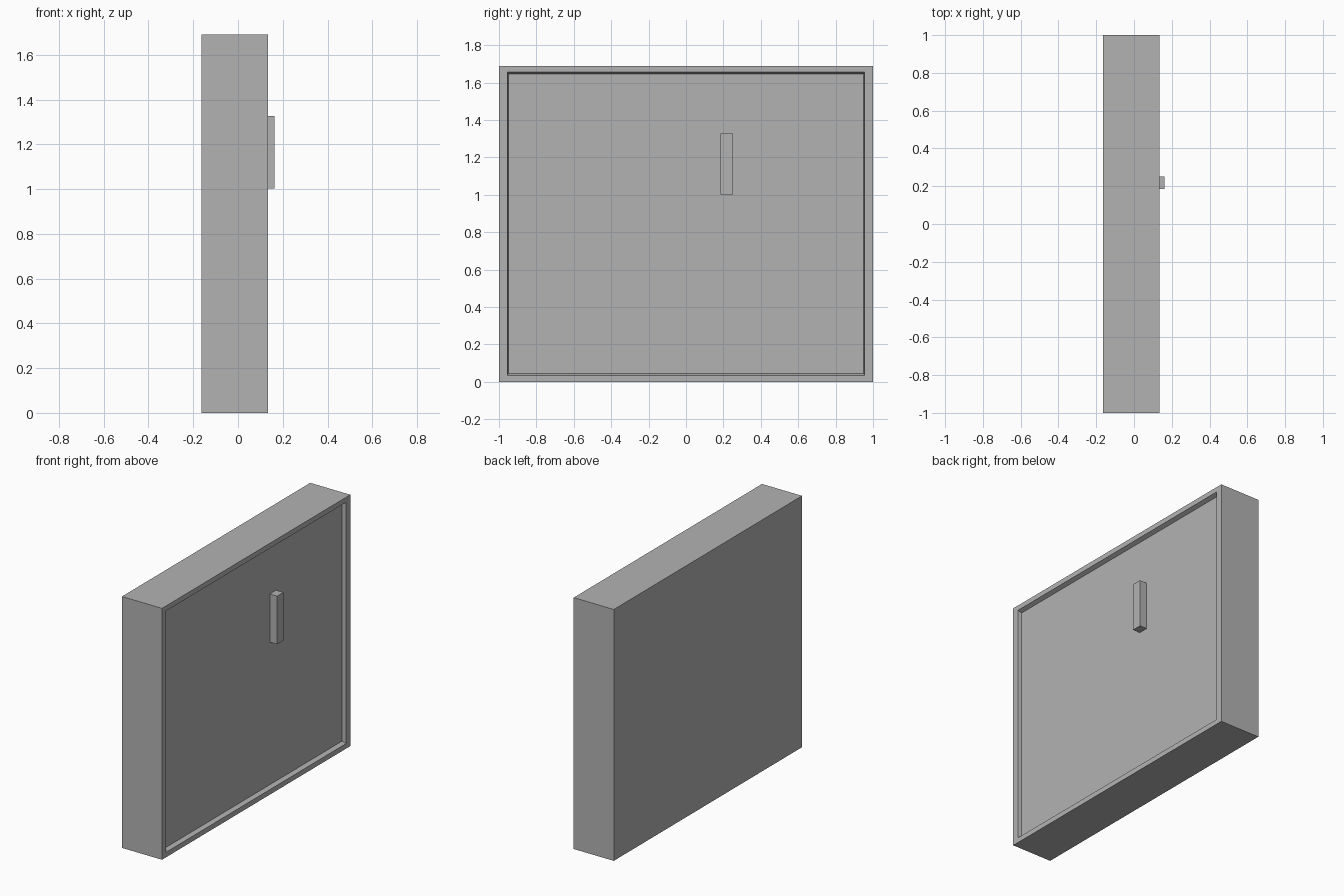
import bpy
import bmesh
from mathutils import Vector

if "Cube" in bpy.data.objects:
    bpy.data.objects.remove(bpy.data.objects["Cube"], do_unlink=True)

grey = bpy.data.materials.new("plain grey")
grey.use_nodes = True
colour = (0.45, 0.45, 0.45, 1)
grey.diffuse_color = colour
grey.node_tree.nodes["Principled BSDF"].inputs["Base Color"].default_value = colour


def add_box(name, low, high, shape=None):
    """Box between two corners, with optional extra modelling."""
    low, high = Vector(low), Vector(high)
    bm = bmesh.new()
    bmesh.ops.create_cube(bm, size=1)
    for v in bm.verts:
        v.co = (low + high) / 2 + v.co * (high - low)
    if shape:
        shape(bm)
    mesh = bpy.data.meshes.new(name)
    bm.to_mesh(mesh)
    bm.free()
    mesh.materials.append(grey)
    obj = bpy.data.objects.new(name, mesh)
    bpy.context.collection.objects.link(obj)
    return obj


MID_Z = 0.845
PANEL_X = 0.108


def recess(bm):
    """Inset the +x side and push it in with slightly tapered walls."""
    face = max(bm.faces, key=lambda f: f.calc_center_median().x)

    def fit(half_y, half_z):
        for v in face.verts:
            v.co.y = half_y if v.co.y > 0 else -half_y
            v.co.z = MID_Z + (half_z if v.co.z > MID_Z else -half_z)

    bmesh.ops.inset_region(bm, faces=[face], thickness=0.04)
    fit(0.955, 0.811)
    bmesh.ops.inset_region(bm, faces=[face], thickness=0.01)
    fit(0.95, 0.8)
    for v in face.verts:
        v.co.x = PANEL_X


# Slab body with a shallow framed panel
add_box("framed_body", (-0.163, -1, 0), (0.135, 1, 2 * MID_Z), recess)

# Upright handle standing on the panel
add_box("handle", (PANEL_X, 0.184, 1.003), (0.162, 0.251, 1.327))
